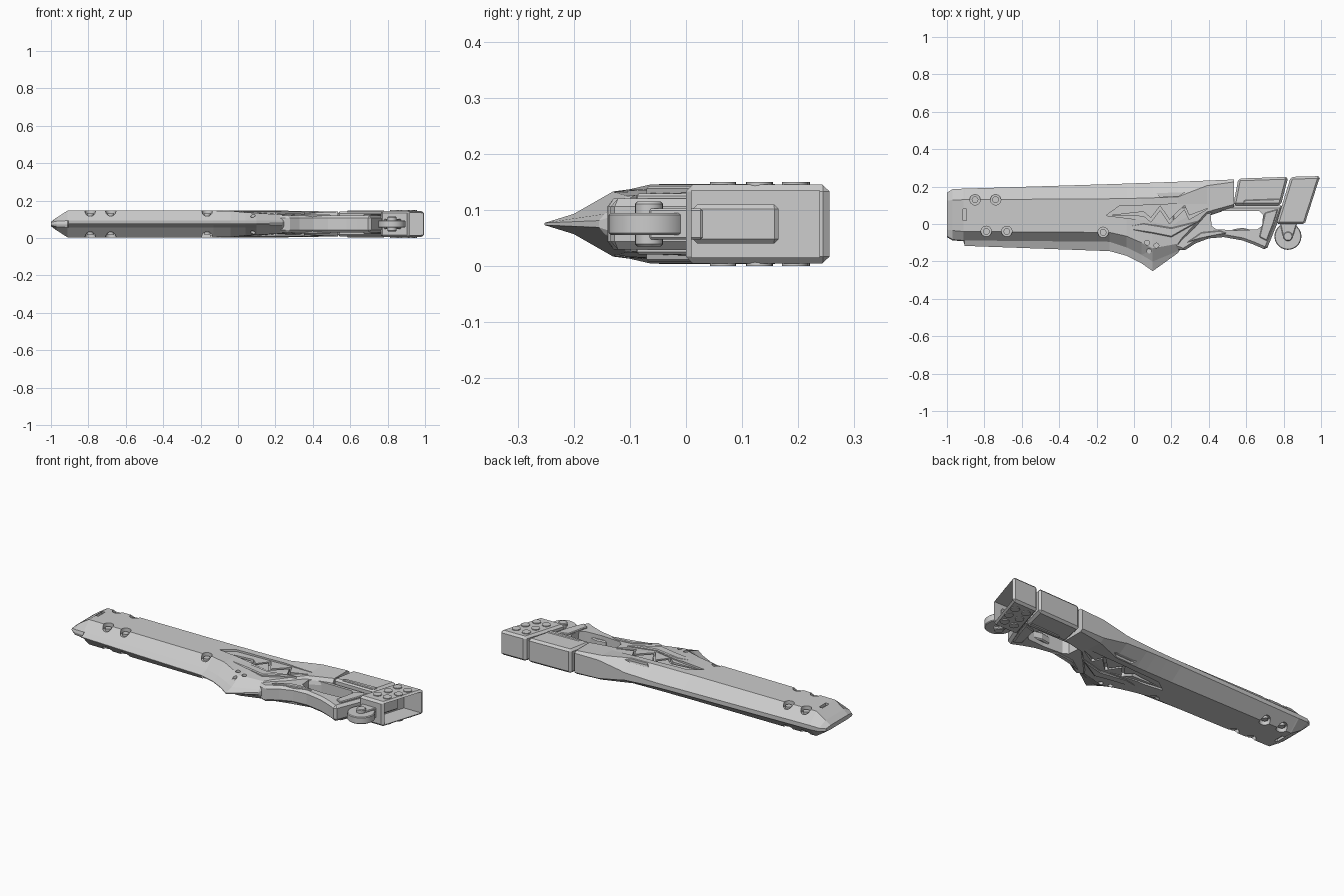
import bpy, bmesh, math
from mathutils import Matrix, Vector

ZC = 0.075  # mid plane; everything mirrors about it


def make(name, bm, bevel=0.0, smooth=False):
    bmesh.ops.recalc_face_normals(bm, faces=bm.faces)
    me = bpy.data.meshes.new(name)
    bm.to_mesh(me)
    bm.free()
    ob = bpy.data.objects.new(name, me)
    bpy.context.collection.objects.link(ob)
    if bevel:
        m = ob.modifiers.new("bevel", 'BEVEL')
        m.width, m.segments, m.limit_method = bevel, 1, 'ANGLE'
        m.angle_limit = math.radians(50)
        apply(ob, m)
    if smooth:
        select(ob)
        bpy.ops.object.shade_smooth_by_angle(angle=math.radians(35))
    return ob


def select(ob):
    bpy.ops.object.select_all(action='DESELECT')
    bpy.context.view_layer.objects.active = ob
    ob.select_set(True)


def apply(ob, m):
    select(ob)
    bpy.ops.object.modifier_apply(modifier=m.name)


def prism(name, pts, z0, z1, bevel=0.0):
    """Extrude a top-view outline; heights are relative to the mid plane."""
    bm = bmesh.new()
    f = bm.faces.new([bm.verts.new((x, y, ZC + min(z0, z1))) for x, y in pts])
    r = bmesh.ops.extrude_face_region(bm, geom=[f])
    up = [v for v in r['geom'] if isinstance(v, bmesh.types.BMVert)]
    bmesh.ops.translate(bm, verts=up, vec=(0, 0, abs(z1 - z0)))
    return make(name, bm, bevel)


def disc(name, x, y, r, z0, z1, n=24, bevel=0.0):
    bm = bmesh.new()
    bmesh.ops.create_cone(bm, cap_ends=True, segments=n, radius1=r, radius2=r,
                          depth=abs(z1 - z0),
                          matrix=Matrix.Translation((x, y, ZC + (z0 + z1) / 2)))
    return make(name, bm, bevel, smooth=True)


def cut(ob, cutter):
    cutter.hide_render = True
    m = ob.modifiers.new("cut", 'BOOLEAN')
    m.operation, m.solver, m.object = 'DIFFERENCE', 'EXACT', cutter
    apply(ob, m)
    bpy.data.objects.remove(cutter)


def ribbon(path, w):
    """Thin closed outline along a path, pointed at both ends."""
    mid = path[1:-1]
    return ([path[0]] + [(x, y - w) for x, y in mid] + [path[-1]]
            + [(x, y + w) for x, y in reversed(mid)])


# Blade: cross-sections of (y, half thickness) from cutting edge to back
sections = [
    (-1.00, (-.070, .002), (-.065, .008), (-.030, .012), (.125, .012), (.168, .008)),
    (-.970, (-.088, .002), (-.083, .015), (-.035, .034), (.128, .034), (.186, .010)),
    (-.912, (-.092, .002), (-.088, .018), (-.040, .071), (.130, .071), (.189, .012)),
    (-.905, (-.117, .002), (-.088, .018), (-.040, .071), (.130, .071), (.189, .012)),
    (-.130, (-.145, .002), (-.095, .018), (-.045, .071), (.135, .071), (.213, .012)),
    (-.040, (-.170, .002), (-.125, .018), (-.065, .070), (.137, .071), (.216, .012)),
    (.040, (-.210, .002), (-.165, .018), (-.100, .062), (.138, .071), (.219, .013)),
    (.100, (-.252, .002), (-.200, .018), (-.130, .058), (.140, .071), (.221, .015)),
    (.235, (-.155, .006), (-.145, .018), (-.105, .050), (.145, .071), (.226, .022)),
    (.260, (-.115, .020), (-.105, .030), (-.070, .052), (.155, .071), (.227, .028)),
    (.390, (.040, .020), (.050, .040), (.065, .060), (.205, .069), (.232, .052)),
    (.535, (.090, .030), (.093, .050), (.105, .066), (.225, .066), (.238, .055)),
]
bm = bmesh.new()
rings = []
for x, *half in sections:
    loop = half + [(y, -h) for y, h in reversed(half)]
    rings.append([bm.verts.new((x, y, ZC + h)) for y, h in loop])
for a, b in zip(rings, rings[1:]):
    for i in range(len(a)):
        j = (i + 1) % len(a)
        bm.faces.new((a[i], a[j], b[j], b[i]))
bm.faces.new(rings[0])
bm.faces.new(rings[-1])
blade = make("blade", bm)

# Recesses on both faces of the blade
recess = [(-.15, .045), (-.08, .095), (.24, .108), (.39, .108), (.42, .07),
          (.36, .03), (.20, -.01), (.05, .02)]
zigzag = [(-.13, .045), (.05, .055), (.09, .022), (.14, .085), (.19, .012),
          (.27, .09), (.295, .035), (.40, .085)]
sockets = [(-.85, .13), (-.74, .13), (-.79, -.04), (-.68, -.04), (-.165, -.045)]
for s in (1, -1):
    cut(blade, prism("recess_cutter", recess, s * .060, s * .1))
    cut(blade, prism("zigzag_cutter", ribbon(zigzag, .011), s * .040, s * .1))
    cut(blade, prism("slot_cutter", [(.12, .165), (.27, .17), (.24, .15), (.14, .145)],
                     s * .055, s * .1))
    cut(blade, prism("end_slot_cutter", [(-.915, .02), (-.895, .02), (-.895, .08), (-.915, .08)],
                     s * .055, s * .1))
    for x, y in sockets:
        cut(blade, disc("socket_cutter", x, y, .028, s * .043, s * .1))
        disc("socket_bolt", x, y, .018, s * .040, s * .056, 12)
    for x, y in [(.07, -.10), (.12, -.115), (.08, -.145)]:
        cut(blade, disc("vent_cutter", x, y, .013, s * .035, s * .1, 12))
    # Raised lower cheek beside the grip
    prism("cheek_plate", [(-.10, -.02), (.05, .005), (.20, -.02), (.36, .02), (.27, -.03),
                          (.20, -.07), (.10, -.05)], s * .045, s * .068, .005)

# Grip frame with hand opening
frame = prism("grip_frame", [
    (.20, .10), (.80, .10), (.765, .0), (.708, -.14), (.64, -.110), (.58, -.088),
    (.48, -.070), (.40, -.077), (.33, -.103), (.265, -.145), (.20, -.12)], -.045, .045, .014)
cut(frame, prism("opening_cutter", [
    (.43, .07), (.67, .07), (.69, .05), (.685, -.01), (.66, -.028), (.56, -.035),
    (.44, -.028), (.415, -.01), (.41, .05)], -.1, .1))
for s in (1, -1):
    prism("grip_panel", [(.28, -.10), (.36, -.045), (.46, -.035), (.50, -.05), (.42, -.065),
                         (.35, -.08)], s * .03, s * .052, .004)
    prism("post_panel", [(.70, .06), (.77, .08), (.745, .0), (.71, -.09), (.67, -.07)],
          s * .03, s * .054, .004)
prism("trigger", [(.52, -.03), (.58, -.02), (.64, -.035), (.66, -.075), (.56, -.07)],
      -.022, .022, .006)

# Rear sleeve and its side rails
prism("rear_sleeve", [(.53, .10), (.558, .243), (.825, .252), (.785, .10)], -.068, .068, .012)
for s in (1, -1):
    prism("sleeve_rail", [(.58, .108), (.59, .128), (.785, .135), (.778, .108)],
          s * .06, s * .072, .004)

# Slanted hollow end cap
cap = prism("end_cap", [(.838, .252), (.997, .256), (.915, .0), (.760, .0)], -.070, .070, .012)
cut(cap, prism("cap_cutter", [(.88, .238), (1.1, .238), (1.1, .010), (.81, .010)], -.060, .060))
prism("cap_core", [(.79, .012), (.84, .165), (.90, .165), (.85, .012)], -.035, .035, .008)
for s in (1, -1):
    for x, y in [(.868, .198), (.935, .194), (.855, .132), (.922, .130), (.835, .066), (.895, .066)]:
        disc("cap_bolt", x, y, .023, s * .066, s * .0745, 20)

# Pivot wheel below the cap
disc("wheel", .823, -.066, .072, -.020, .020, 40, .004)
disc("wheel_hub", .823, -.066, .025, -.040, .040, 20, .004)
prism("wheel_arm", [(.775, .03), (.88, .03), (.85, -.066), (.796, -.066)], -.028, .028, .004)
